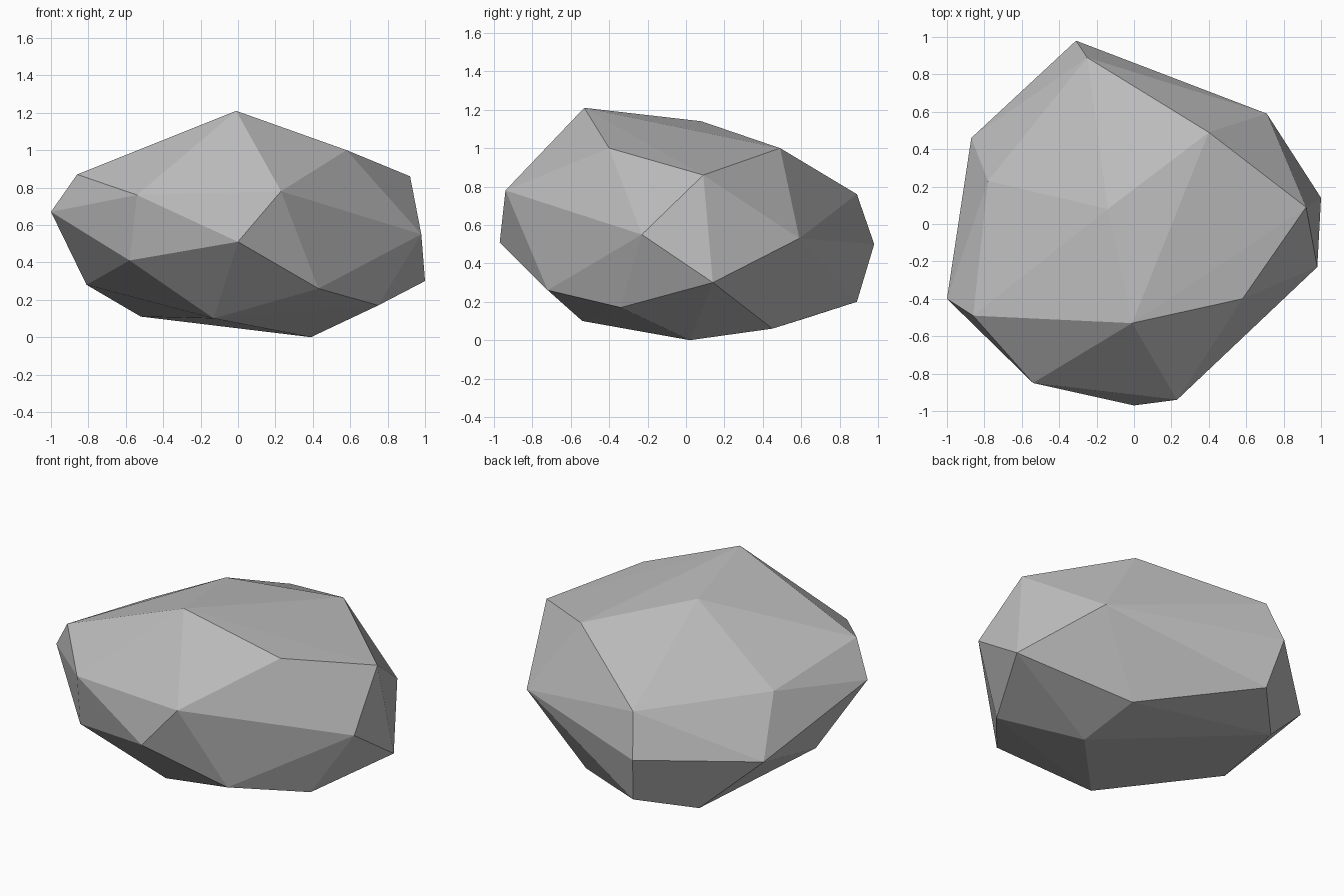
import bpy
import bmesh

# Remove the default cube only
default_cube = bpy.data.objects.get("Cube")
if default_cube:
    bpy.data.objects.remove(default_cube, do_unlink=True)


def flat_material(name, colour):
    """One plain colour, shown in both the viewport and renders."""
    material = bpy.data.materials.new(name)
    material.use_nodes = True
    material.diffuse_color = colour
    shader = material.node_tree.nodes["Principled BSDF"]
    shader.inputs["Base Color"].default_value = colour
    shader.inputs["Roughness"].default_value = 0.9
    return material


def faceted_stone(name, corner_groups, material):
    """Wrap a tight triangular skin around the corners of a stone."""
    bm = bmesh.new()
    for corners in corner_groups:
        for corner in corners:
            bm.verts.new(corner)
    hull = bmesh.ops.convex_hull(bm, input=bm.verts[:], use_existing_faces=False)
    loose = {v for v in hull["geom_interior"] if isinstance(v, bmesh.types.BMVert)}
    bmesh.ops.delete(bm, geom=list(loose), context="VERTS")
    bmesh.ops.recalc_face_normals(bm, faces=bm.faces[:])
    for face in bm.faces:
        face.smooth = False
    mesh = bpy.data.meshes.new(name)
    bm.to_mesh(mesh)
    bm.free()
    mesh.materials.append(material)
    stone = bpy.data.objects.new(name, mesh)
    bpy.context.scene.collection.objects.link(stone)
    return stone


# Peak and upper ridge
crown = [(-.01, -.53, 1.21), (-.14, .08, 1.14), (.58, -.4, 1), (.4, .49, 1)]

# Upper rim, running around the stone from the left side
shoulder = [
    (.92, .09, .86), (-.25, .89, .76), (-.78, .23, .78),
    (-.86, -.49, .87), (-.54, -.85, .76), (.23, -.94, .78),
]

# Widest belt
waist = [
    (.98, -.23, .55), (.71, .59, .53), (-.31, .98, .5), (-.87, .46, .44),
    (-1, -.4, .67), (-.58, -.76, .41), (0, -.97, .51),
]

# Undercut lower rim
skirt = [
    (1, .14, .3), (-.25, .89, .2), (-.81, -.15, .28),
    (.43, -.72, .26), (.75, -.34, .17),
]

# Underside, tipped onto its lowest corner
base = [(.39, .02, 0), (.39, .45, .06), (-.52, .61, .11), (-.13, -.54, .1)]

stone_grey = flat_material("stone grey", (.5, .5, .5, 1))
faceted_stone("boulder", [crown, shoulder, waist, skirt, base], stone_grey)
